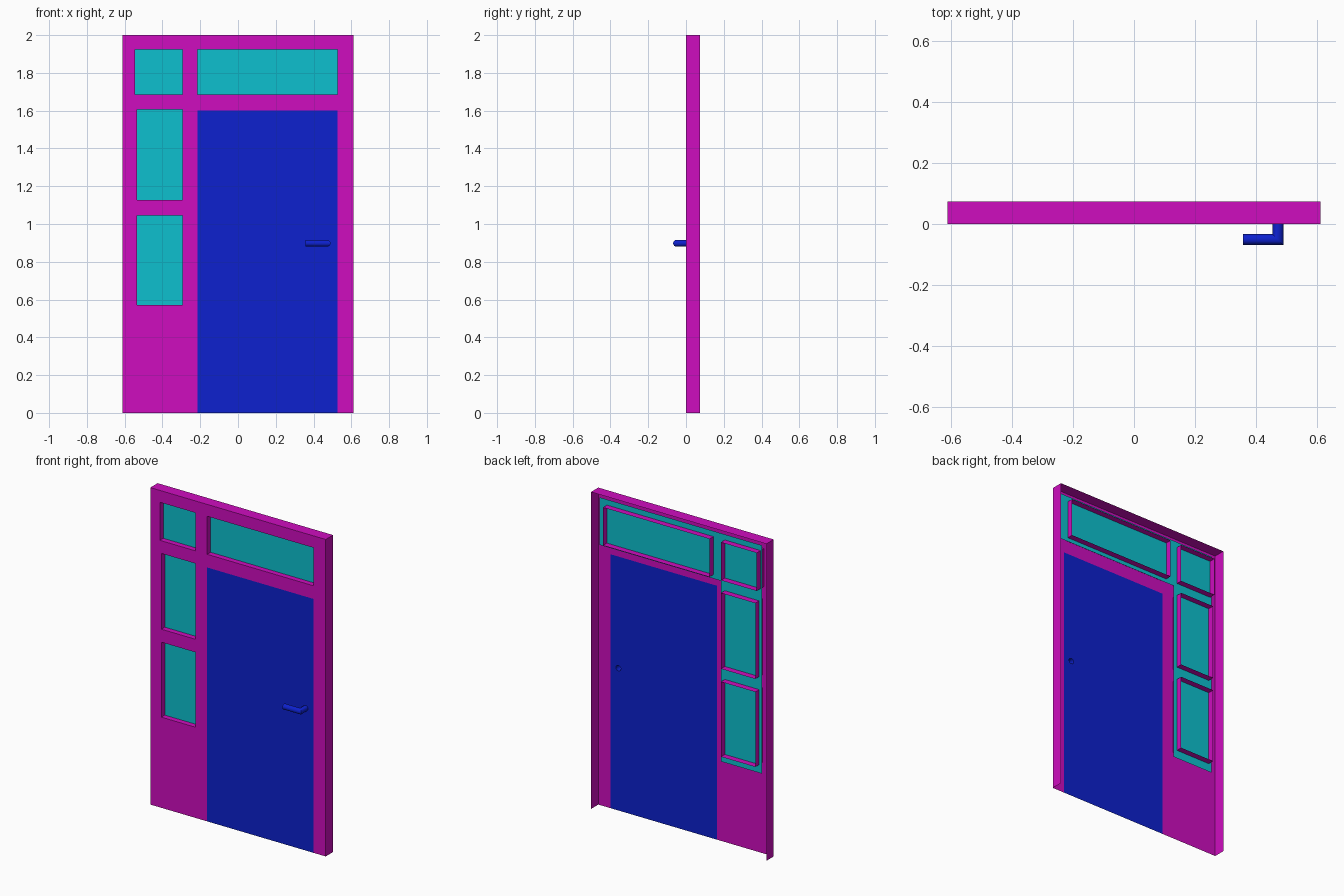
import bpy, bmesh, math

cube = bpy.data.objects.get("Cube")
if cube:
    bpy.data.objects.remove(cube)


def material(name, rgb):
    m = bpy.data.materials.new(name)
    m.use_nodes = True
    m.diffuse_color = (*rgb, 1)
    m.node_tree.nodes["Principled BSDF"].inputs["Base Color"].default_value = (*rgb, 1)
    return m


MAGENTA = material("magenta_paint", (0.62, 0.004, 0.52))
BLUE = material("blue_paint", (0.004, 0.015, 0.62))
TEAL = material("teal_glass", (0.004, 0.53, 0.62))

DEPTH = 0.073      # frame depth
GLASS_Y = 0.034
HALF = 0.612       # half the frame width


def finish(name, bm, mat):
    mesh = bpy.data.meshes.new(name)
    bm.to_mesh(mesh)
    bm.free()
    mesh.materials.append(mat)
    obj = bpy.data.objects.new(name, mesh)
    bpy.context.collection.objects.link(obj)
    return obj


def rect(x0, x1, z0, z1):
    return [(x0, z0), (x1, z0), (x1, z1), (x0, z1)]


def sheet(name, loops, y, mat):
    """Flat upright panel: first loop is the outline, the others are holes."""
    bm = bmesh.new()
    edges = []
    for loop in loops:
        vs = [bm.verts.new((x, y, z)) for x, z in loop]
        edges += [bm.edges.new((a, b)) for a, b in zip(vs, vs[1:] + vs[:1])]
    bmesh.ops.triangle_fill(bm, edges=edges, use_beauty=True, normal=(0, -1, 0))
    for f in bm.faces:
        f.normal_update()
        if f.normal.y > 0:
            f.normal_flip()
    return finish(name, bm, mat)


def band(name, points, closed, mat):
    """Thin wall running back from the front plane along a line of points."""
    bm = bmesh.new()
    rows = [[bm.verts.new((x, y, z)) for y in (0, DEPTH)] for x, z in points]
    for a, b in zip(rows, rows[1:] + (rows[:1] if closed else [])):
        bm.faces.new((a[0], b[0], b[1], a[1]))
    return finish(name, bm, mat)


# Openings
windows = {
    "upper_side_window": rect(-0.545, -0.295, 1.685, 1.925),
    "transom_window": rect(-0.215, 0.528, 1.685, 1.925),
    "middle_side_window": rect(-0.535, -0.295, 1.127, 1.605),
    "lower_side_window": rect(-0.535, -0.295, 0.572, 1.045),
}
DOOR_L, DOOR_R, DOOR_TOP = -0.215, 0.528, 1.602

# Front panel, notched around the door
outline = [(-HALF, 0), (DOOR_L, 0), (DOOR_L, DOOR_TOP), (DOOR_R, DOOR_TOP),
           (DOOR_R, 0), (HALF, 0), (HALF, 2), (-HALF, 2)]
sheet("frame_front", [outline] + list(windows.values()), 0, MAGENTA)

# Outer rim, open at the bottom, and window reveals
band("frame_rim", [(HALF, 0), (HALF, 2), (-HALF, 2), (-HALF, 0)], False, MAGENTA)
for name, loop in windows.items():
    band(name + "_reveal", loop, True, MAGENTA)

# One L-shaped pane behind all windows
pane = [(-0.555, 0.52), (-0.268, 0.52), (-0.268, 1.66),
        (0.58, 1.66), (0.58, 1.96), (-0.555, 1.96)]
sheet("window_glass", [pane], GLASS_Y, TEAL)

# Door leaf with a hole for the handle stem
SIDES, R = 16, 0.0175
HX, HY, HZ = 0.472, -0.051, 0.898
ring = [(R * math.cos(2 * math.pi * i / SIDES), R * math.sin(2 * math.pi * i / SIDES))
        for i in range(SIDES)]
sheet("door_leaf", [rect(DOOR_L, DOOR_R, 0, DOOR_TOP),
                    [(HX - u, HZ + w) for u, w in ring]], 0, BLUE)

# Lever handle: mitred tube from bar tip through the corner to the door
bm = bmesh.new()
rows = [[bm.verts.new(p) for p in row] for row in (
    [(0.357, HY + u, HZ + w) for u, w in ring],
    [(HX - u, HY + u, HZ + w) for u, w in ring],
    [(HX - u, 0, HZ + w) for u, w in ring])]
for a, b in zip(rows, rows[1:]):
    for i in range(SIDES):
        j = (i + 1) % SIDES
        bm.faces.new((a[i], a[j], b[j], b[i]))
bm.faces.new(rows[0])
bmesh.ops.recalc_face_normals(bm, faces=bm.faces)
handle = finish("door_handle", bm, BLUE)
bpy.ops.object.select_all(action="DESELECT")
handle.select_set(True)
bpy.context.view_layer.objects.active = handle
bpy.ops.object.shade_smooth_by_angle(angle=math.radians(40))
